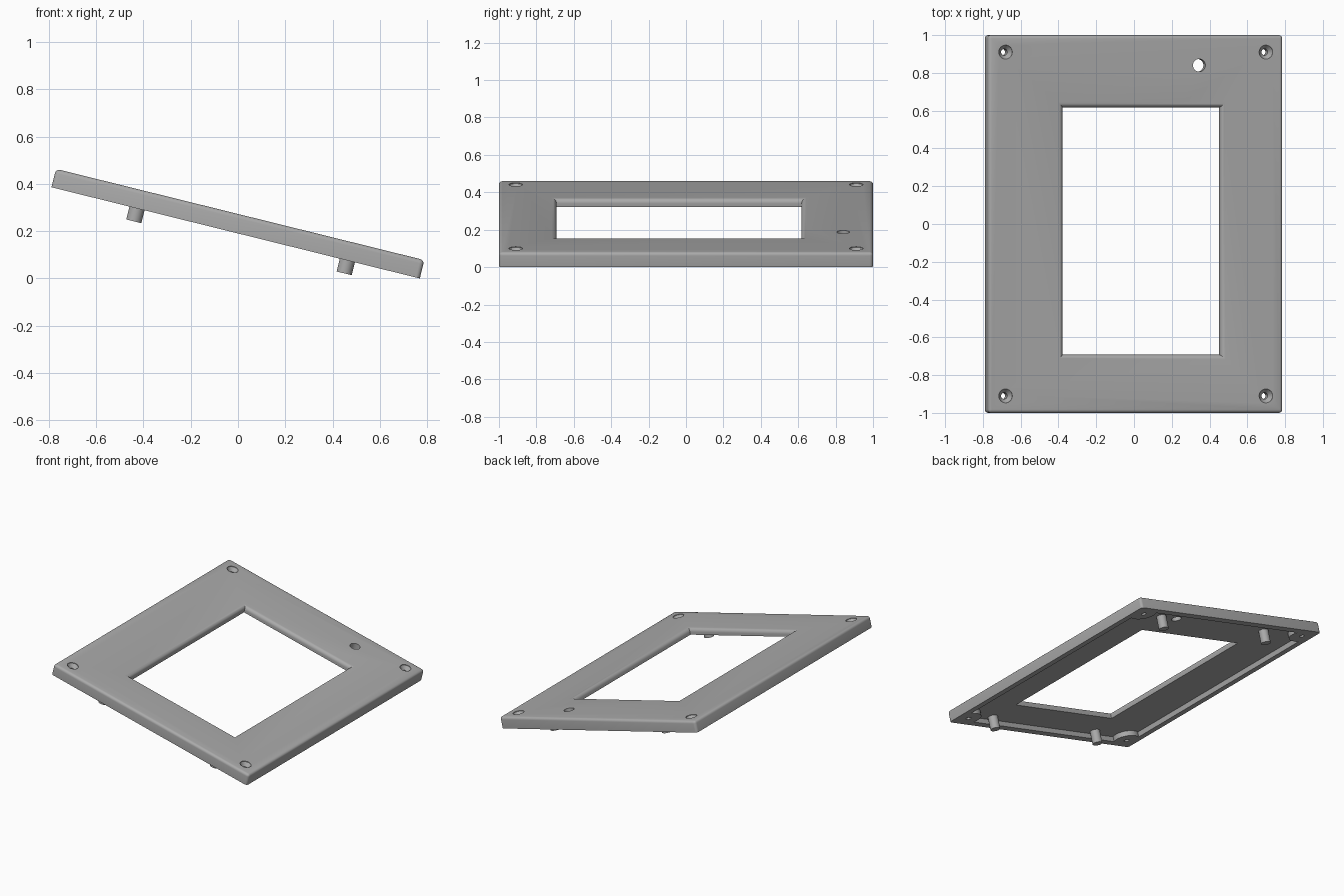
import bpy, bmesh, math
from mathutils import Matrix

cube = bpy.data.objects.get("Cube")
if cube:
    bpy.data.objects.remove(cube)

# Main sizes, in the flat panel's own frame (underside rim at z = 0)
HU, HY, T = 0.803, 1.0, 0.08        # half width, half length, thickness
FLOOR, RIM = 0.035, 0.05            # recess depth and rim width
SCREW_U, SCREW_Y = 0.71, 0.91
WIN = (-0.395, 0.464, -0.692, 0.618)
TILT = Matrix.Translation((-0.01, 0, 0.193)) @ Matrix.Rotation(math.radians(13.9), 4, 'Y')

grey = bpy.data.materials.new("plain grey")
grey.use_nodes = True
GREY = (0.40, 0.40, 0.40, 1)
grey.diffuse_color = GREY
grey.node_tree.nodes["Principled BSDF"].inputs["Base Color"].default_value = GREY


def make(name, bm):
    bmesh.ops.recalc_face_normals(bm, faces=bm.faces)
    me = bpy.data.meshes.new(name)
    bm.to_mesh(me)
    bm.free()
    me.materials.append(grey)
    ob = bpy.data.objects.new(name, me)
    bpy.context.scene.collection.objects.link(ob)
    return ob


def loft(name, rings):
    """Closed solid through a stack of matching rings."""
    bm = bmesh.new()
    loops = [[bm.verts.new(p) for p in ring] for ring in rings]
    n = len(loops[0])
    for a, b in zip(loops, loops[1:]):
        for i in range(n):
            j = (i + 1) % n
            bm.faces.new((a[i], a[j], b[j], b[i]))
    bm.faces.new(loops[0])
    bm.faces.new(loops[-1])
    return make(name, bm)


def turned(name, x, y, profile, n=32):
    """Round solid from (radius, height) pairs."""
    return loft(name, [[(x + r * math.cos(2 * math.pi * i / n),
                         y + r * math.sin(2 * math.pi * i / n), z) for i in range(n)]
                       for r, z in profile])


def rect(x0, x1, y0, y1, z, grow=0):
    return [(x0 - grow, y0 - grow, z), (x1 + grow, y0 - grow, z),
            (x1 + grow, y1 + grow, z), (x0 - grow, y1 + grow, z)]


def combine(target, tool, operation):
    mod = target.modifiers.new("combine", 'BOOLEAN')
    mod.operation, mod.solver, mod.object = operation, 'EXACT', tool
    bpy.context.view_layer.objects.active = target
    bpy.ops.object.modifier_apply(modifier=mod.name)
    bpy.data.objects.remove(tool)


# Panel slab, rounded everywhere but along the underside
bm = bmesh.new()
bmesh.ops.create_cube(bm, size=1, matrix=Matrix.Translation((0, 0, T / 2))
                      @ Matrix.Diagonal((2 * HU, 2 * HY, T, 1)))
edges = [e for e in bm.edges if max(v.co.z for v in e.verts) > 0.01]
bmesh.ops.bevel(bm, geom=edges, offset=0.018, segments=4, profile=0.5, affect='EDGES')
panel = make("panel", bm)

# Underside recess
iu, iy = HU - RIM, HY - RIM
combine(panel, loft("recess", [rect(-iu, iu, -iy, iy, z) for z in (-0.1, FLOOR)]), 'DIFFERENCE')

# Corner bosses, then countersunk screw holes through them
corners = [(sx * SCREW_U, sy * SCREW_Y) for sx in (-1, 1) for sy in (-1, 1)]
for x, y in corners:
    combine(panel, turned("boss", x, y, [(0.088, 0), (0.088, FLOOR + 0.01)]), 'UNION')
for x, y in corners:
    combine(panel, turned("screw_hole", x, y, [(0.017, -0.1), (0.017, T - 0.03),
                                               (0.037, T - 0.004), (0.037, T + 0.1)]), 'DIFFERENCE')

# Small indicator hole
combine(panel, turned("indicator_hole", 0.346, 0.84, [(0.034, -0.1), (0.034, 0.2)]), 'DIFFERENCE')

# Window opening with a rounded upper lip
R = 0.026
lip = [(0, -0.1)]
for i in range(6):
    a = math.radians(90 * i / 5)
    lip.append((R * (1 - math.cos(a)), T - R + R * math.sin(a)))
lip.append((R, T + 0.1))
combine(panel, loft("window", [rect(*WIN, z, g) for g, z in lip]), 'DIFFERENCE')

# Four mounting posts under the panel
parts = [panel]
for side, x in (("right", -0.43), ("left", 0.487)):
    for end, y in (("front", -0.905), ("back", 0.845)):
        parts.append(turned(f"post_{end}_{side}", x, y, [(0.033, -0.056), (0.033, FLOOR + 0.01)]))

# Tilt everything and smooth the curved faces
bpy.ops.object.select_all(action='DESELECT')
for ob in parts:
    ob.data.transform(TILT)
    ob.select_set(True)
bpy.context.view_layer.objects.active = panel
bpy.ops.object.shade_smooth_by_angle(angle=math.radians(30))
